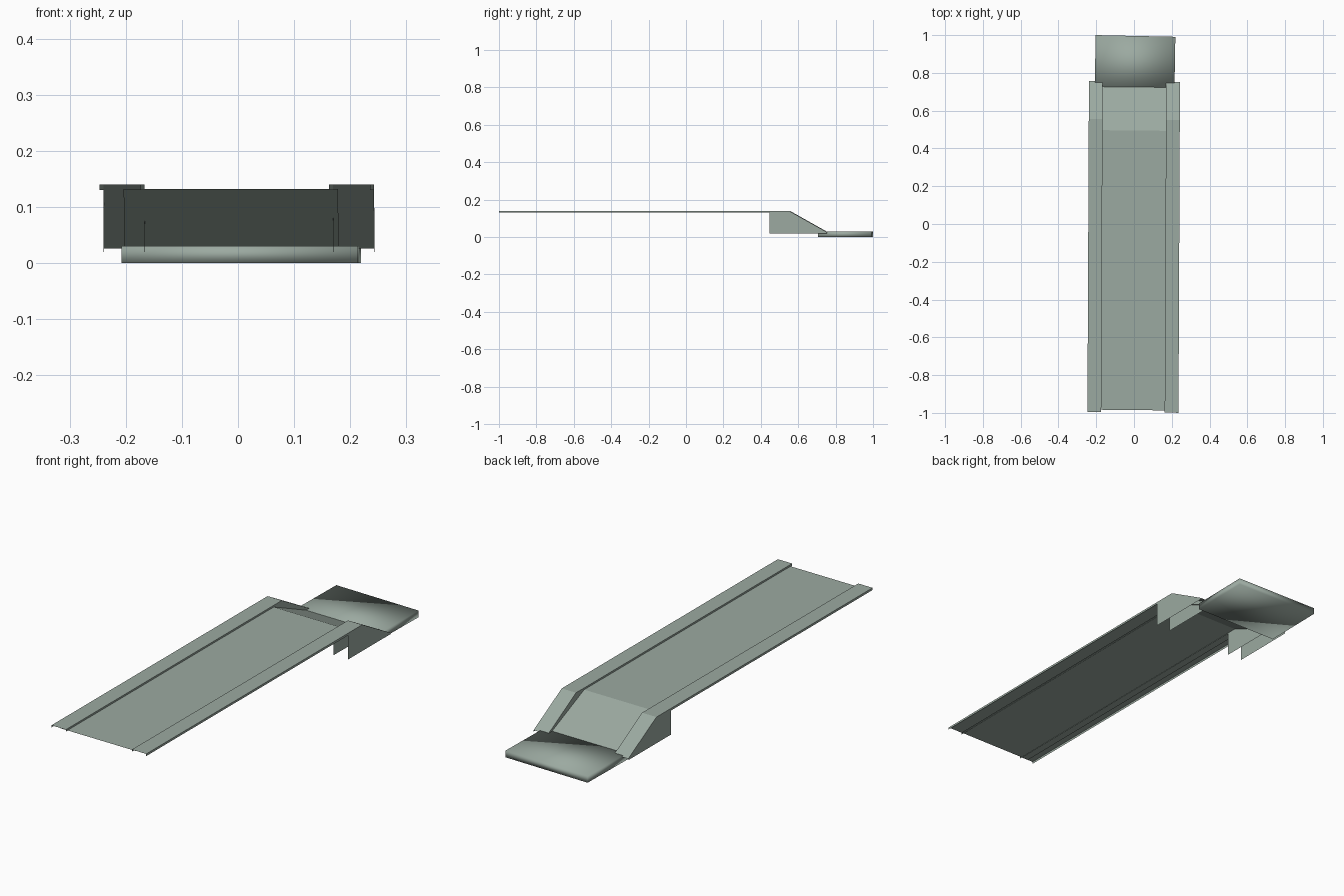
import bpy, bmesh, math

if "Cube" in bpy.data.objects:
    bpy.data.objects.remove(bpy.data.objects["Cube"])

mat = bpy.data.materials.new("grey_green")
mat.diffuse_color = (0.33, 0.40, 0.355, 1)
mat.use_nodes = True
mat.node_tree.nodes["Principled BSDF"].inputs["Base Color"].default_value = mat.diffuse_color


def make(name, verts, faces, smooth=False):
    me = bpy.data.meshes.new(name)
    me.from_pydata(verts, [], faces)
    bm = bmesh.new()
    bm.from_mesh(me)
    bmesh.ops.remove_doubles(bm, verts=bm.verts, dist=1e-5)
    bmesh.ops.recalc_face_normals(bm, faces=bm.faces)
    bm.to_mesh(me)
    bm.free()
    me.materials.append(mat)
    ob = bpy.data.objects.new(name, me)
    bpy.context.collection.objects.link(ob)
    for p in me.polygons:
        p.use_smooth = smooth
    return ob


def skew(x, y, z):
    # the whole walkway sits very slightly askew
    return (x + 0.0045 * y, y - 0.010 * x, z)


def face_up(ob):
    # open sheets: make the horizontal faces point upward
    if sum(p.normal.z * p.area for p in ob.data.polygons) < 0:
        ob.data.flip_normals()


# side rails: channels open underneath, with deep skirts beside the ramp
# each section is y, top height, wall bottom height
SECTIONS = [(-0.997, 0.14, 0.13), (0.45, 0.14, 0.13), (0.45, 0.14, 0.02),
            (0.553, 0.14, 0.02), (0.745, 0.032, 0.02), (0.755, 0.026, 0.02)]


def rail(name, outer, inner):
    verts, faces = [], []
    for y, top, low in SECTIONS:
        for x, z in ((outer, low), (outer, top), (inner, top), (inner, low)):
            verts.append(skew(x, y, z))
    for i in range(len(SECTIONS) - 1):
        if SECTIONS[i][0] == SECTIONS[i + 1][0]:
            continue
        a, b = i * 4, i * 4 + 4
        for k in range(3):
            faces.append((a + k, b + k, b + k + 1, a + k + 1))
    face_up(make(name, verts, faces))


rail("left_rail", -0.242, -0.169)
rail("right_rail", 0.240, 0.167)

# walking deck and its sloping ramp, tucked under the rails
path = [(-0.985, 0.132), (0.495, 0.132), (0.725, 0.030)]
dv = [skew(x, y, z) for y, z in path for x in (-0.206, 0.176)]
face_up(make("deck_and_ramp", dv, [(0, 1, 3, 2), (2, 3, 5, 4)]))

# landing slab at the foot of the ramp
sv = []
for z in (0.0, 0.03):
    for x, y in ((-0.208, 0.711), (0.214, 0.705), (0.219, 0.991), (-0.203, 1.0)):
        sv.append((x, y, z))
make("landing_slab", sv, [(0, 1, 2, 3), (4, 5, 6, 7), (0, 1, 5, 4),
                          (1, 2, 6, 5), (2, 3, 7, 6), (3, 0, 4, 7)], smooth=True)
